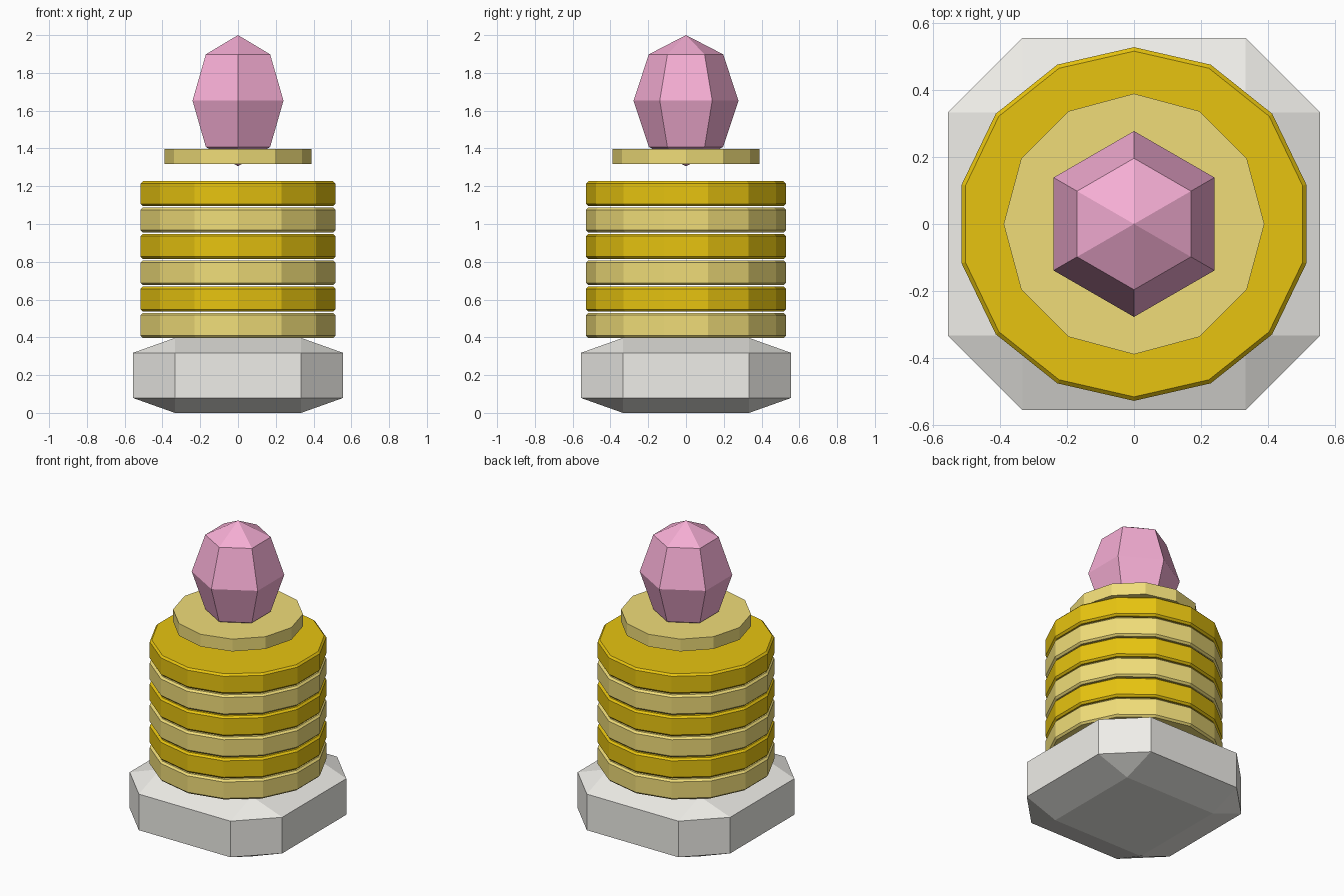
import bpy
from math import sin, cos, pi

if "Cube" in bpy.data.objects:
    bpy.data.objects.remove(bpy.data.objects["Cube"])


def material(name, color):
    m = bpy.data.materials.new(name)
    m.diffuse_color = (*color, 1)
    m.use_nodes = True
    m.node_tree.nodes["Principled BSDF"].inputs["Base Color"].default_value = m.diffuse_color
    return m


white = material("warm_white", (0.86, 0.85, 0.81))
gold = material("gold", (0.80, 0.55, 0.005))
pale = material("pale_gold", (0.87, 0.72, 0.19))
pink = material("pink", (0.92, 0.42, 0.66))


def lathe(name, sides, profile, mat):
    """Closed faceted solid from (radius, z) points; radius 0 makes a tip."""
    verts, faces, rows = [], [], []
    for r, z in profile:
        start = len(verts)
        n = sides if r else 1
        verts += [(r * sin(2 * pi * i / sides), r * cos(2 * pi * i / sides), z)
                  for i in range(n)]
        rows.append([start + i % n for i in range(sides)])
    for a, b in zip(rows, rows[1:]):
        for i in range(sides):
            j = (i + 1) % sides
            quad = [a[j], a[i], b[i], b[j]]
            faces.append(list(dict.fromkeys(quad)))
    if profile[0][0]:
        faces.append(rows[0])
    if profile[-1][0]:
        faces.append(rows[-1][::-1])
    mesh = bpy.data.meshes.new(name)
    mesh.from_pydata(verts, [], faces)
    mesh.materials.append(mat)
    obj = bpy.data.objects.new(name, mesh)
    bpy.context.collection.objects.link(obj)
    return obj


# Chamfered block base
base_h = 0.397
bpy.ops.mesh.primitive_cube_add(size=1, location=(0, 0, base_h / 2))
base = bpy.context.object
base.name = "base"
base.scale = (1.114, 1.114, base_h)
base.data.materials.append(white)
bevel = base.modifiers.new("chamfer", 'BEVEL')
bevel.width = 0.2
bevel.segments = 1

# Stack of six alternating rings with small chamfers
R, H, PITCH, C = 0.529, 0.132, 0.1395, 0.012
for k in range(6):
    z = base_h + k * PITCH
    lathe(f"ring_{k + 1}", 14,
          [(R - C, z), (R, z + C), (R, z + H - C), (R - C, z + H)],
          gold if k % 2 else pale)

# Floating collar disc
lathe("collar", 12, [(0.39, 1.317), (0.39, 1.398)], pale)

# Six-sided crystal: a stretched low-poly sphere
lathe("crystal", 6,
      [(0.278 * sin(pi * i / 4) if 0 < i < 4 else 0, 1.653 - 0.347 * cos(pi * i / 4))
       for i in range(5)], pink)
